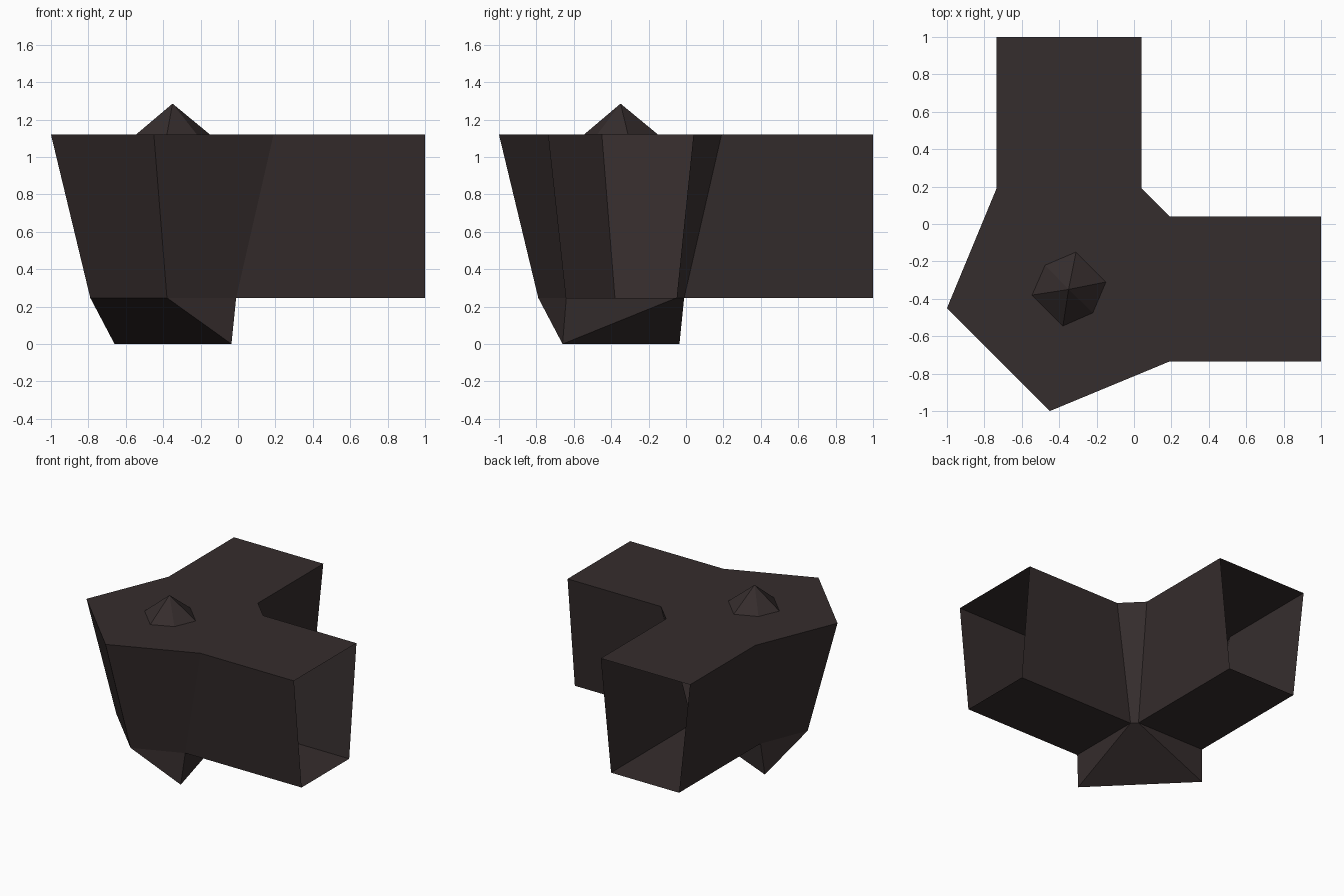
import bpy, bmesh

if "Cube" in bpy.data.objects:
    bpy.data.objects.remove(bpy.data.objects["Cube"])

mat = bpy.data.materials.new("dark brown")
mat.diffuse_color = (0.036, 0.026, 0.026, 1)
mat.use_nodes = True
mat.node_tree.nodes["Principled BSDF"].inputs["Base Color"].default_value = mat.diffuse_color


def make_object(name, bm):
    bmesh.ops.recalc_face_normals(bm, faces=bm.faces)
    me = bpy.data.meshes.new(name)
    bm.to_mesh(me)
    bm.free()
    me.materials.append(mat)
    ob = bpy.data.objects.new(name, me)
    bpy.context.collection.objects.link(ob)


def mirrored(half):
    """Close a half outline by reflecting it across the diagonal y = x."""
    return half + [(y, x) for x, y in reversed(half)]


def ring(bm, pts, z):
    return [bm.verts.new((x, y, z)) for x, y in pts]


# Shell: two-armed corner block, arm ends left open
bm = bmesh.new()
top = ring(bm, mirrored([(-.45, -1), (.19, -.735), (1, -.735), (1, .04), (.19, .04)]), 1.12)
low = ring(bm, mirrored([(-.38, -.79), (-.01, -.64), (1, -.64), (1, -.05), (-.01, -.05)]), .247)
n = len(top)
for i in range(n):
    j = (i + 1) % n
    if i not in (2, 6):                      # skip the open arm ends
        bm.faces.new((low[i], low[j], top[j], top[i]))
bm.faces.new(top)

# Arm floors
bm.faces.new(low[1:5])
bm.faces.new(low[5:9])

# Keel below the corner: one ridge across the diagonal
q = bm.verts.new((-.035, -.66, 0))
p = bm.verts.new((-.66, -.035, 0))
bm.faces.new((low[0], low[9], p, q))
bm.faces.new((low[0], low[1], q))
bm.faces.new((low[9], low[8], p))
bm.faces.new((low[1], low[4], q))
bm.faces.new((low[8], low[5], p))
bm.faces.new((low[4], low[5], p, q))
make_object("corner_block", bm)

# Six-sided stud on top
bm = bmesh.new()
base = ring(bm, mirrored([(-.38, -.545), (-.22, -.475), (-.15, -.31)]), 1.12)
tip = bm.verts.new((-.35, -.35, 1.285))
for i in range(6):
    bm.faces.new((base[i], base[(i + 1) % 6], tip))
make_object("top_stud", bm)
# Open cones have no inside reference: make sure the stud faces upward
me = bpy.data.objects["top_stud"].data
if me.polygons[0].normal.z < 0:
    me.flip_normals()
